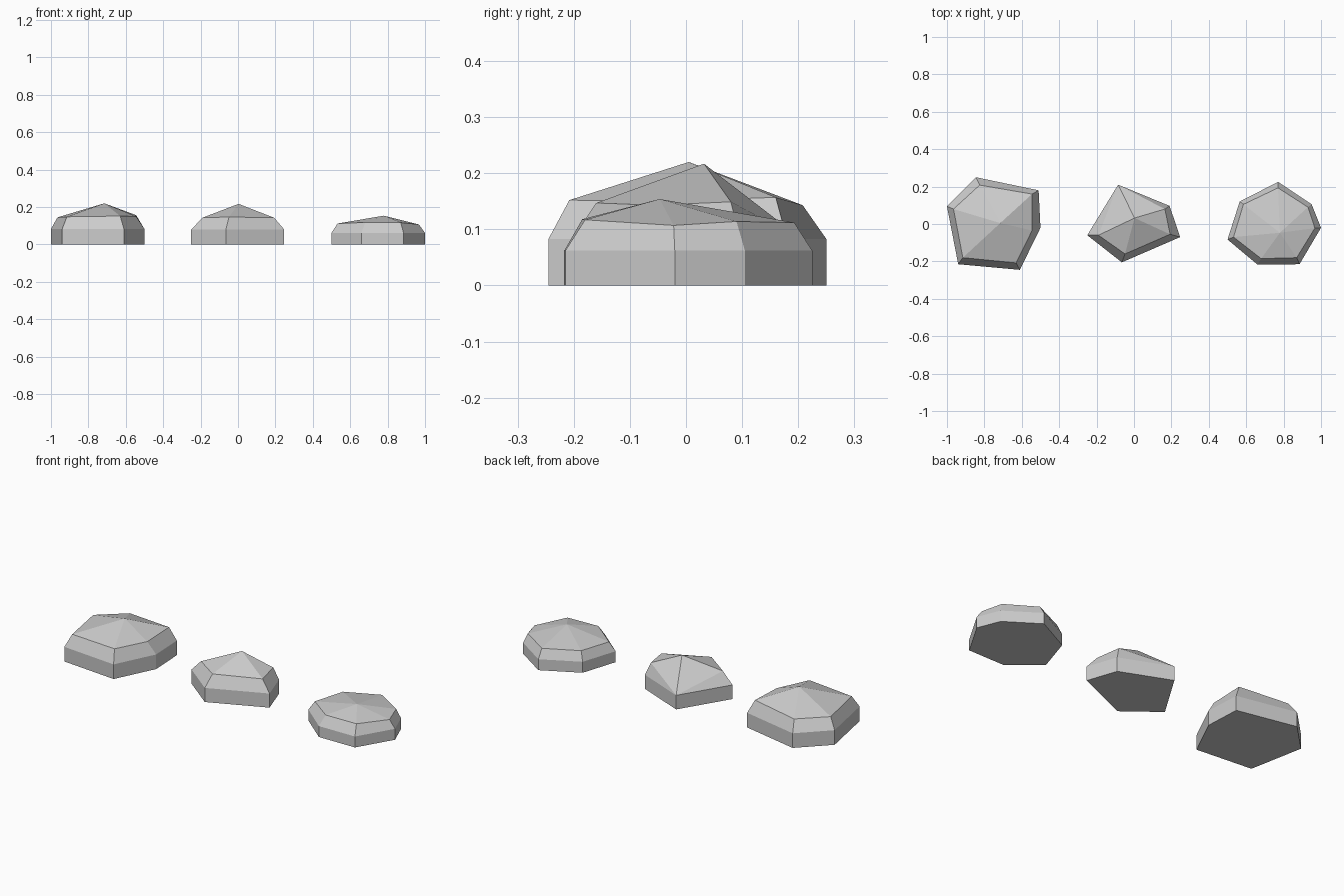
import bpy
import bmesh

cube = bpy.data.objects.get("Cube")
if cube:
    bpy.data.objects.remove(cube, do_unlink=True)

stone = bpy.data.materials.new("stone grey")
stone.use_nodes = True
colour = (0.6, 0.6, 0.6, 1)
stone.diffuse_color = colour
stone.node_tree.nodes["Principled BSDF"].inputs["Base Color"].default_value = colour


def make_rock(name, base, wall, rim, apex):
    """Faceted stone: upright wall, sloped shoulder up to the rim, pointed cap."""
    bm = bmesh.new()
    low = [bm.verts.new((x, y, 0)) for x, y in base]
    mid = [bm.verts.new((x, y, wall)) for x, y in base]
    # A rim point of None lets the cap run straight down to the wall
    top = [bm.verts.new(p) if p else m for p, m in zip(rim, mid)]
    peak = bm.verts.new(apex)
    n = len(base)
    bm.faces.new(low[::-1])
    for i in range(n):
        j = (i + 1) % n
        bm.faces.new((low[i], low[j], mid[j], mid[i]))
        shoulder = list(dict.fromkeys((mid[i], mid[j], top[j], top[i])))
        bm.faces.new(shoulder)
        bm.faces.new((top[i], top[j], peak))
    bmesh.ops.recalc_face_normals(bm, faces=bm.faces)
    mesh = bpy.data.meshes.new(name)
    bm.to_mesh(mesh)
    bm.free()
    mesh.materials.append(stone)
    rock = bpy.data.objects.new(name, mesh)
    bpy.context.collection.objects.link(rock)


# Large six-sided stone
make_rock(
    "large_rock",
    [(-.94, -.215), (-.61, -.245), (-.5, -.02), (-.51, .18), (-.845, .25), (-1, .095)],
    .083,
    [(-.915, -.18, .148), (-.63, -.208, .152), (-.545, -.035, .15),
     (-.545, .16, .157), (-.825, .208, .143), (-.965, .08, .145)],
    (-.715, .005, .22))

# Middle five-sided stone, with a steep back
make_rock(
    "middle_rock",
    [(-.065, -.205), (.247, -.07), (.19, .097), (-.085, .21), (-.25, -.06)],
    .08,
    [(-.048, -.16, .147), (.193, -.055, .143), (.165, .08, .149),
     None, (-.19, -.06, .143)],
    (.003, .032, .217))

# Low seven-sided stone
make_rock(
    "low_rock",
    [(.66, -.217), (.885, -.215), (1, -.02), (.95, .105), (.77, .225), (.565, .12), (.5, -.083)],
    .062,
    [(.68, -.185, .118), (.87, -.18, .117), (.967, -.022, .107),
     (.93, .09, .114), (.77, .193, .112), (.585, .105, .114), (.532, -.07, .112)],
    (.78, -.047, .154))
